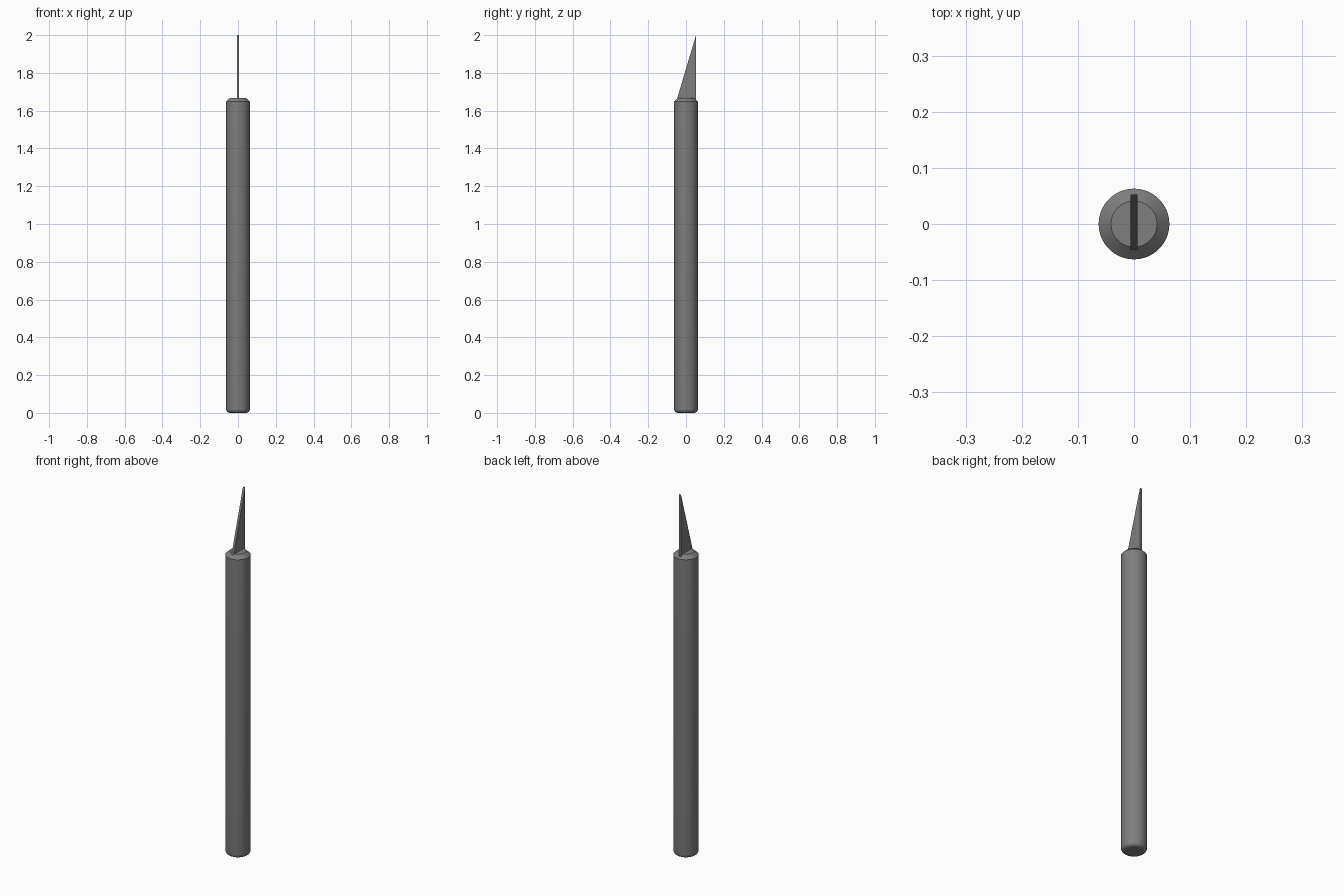
import bpy, bmesh, math

if "Cube" in bpy.data.objects:
    bpy.data.objects.remove(bpy.data.objects["Cube"])

steel = bpy.data.materials.new("grey_steel")
steel.diffuse_color = (0.21, 0.21, 0.21, 1)
steel.use_nodes = True
steel.node_tree.nodes["Principled BSDF"].inputs["Base Color"].default_value = steel.diffuse_color


def finish(name, bm, smooth=None):
    bmesh.ops.recalc_face_normals(bm, faces=bm.faces)
    mesh = bpy.data.meshes.new(name)
    bm.to_mesh(mesh)
    bm.free()
    mesh.materials.append(steel)
    obj = bpy.data.objects.new(name, mesh)
    bpy.context.collection.objects.link(obj)
    if smooth:
        bpy.ops.object.select_all(action='DESELECT')
        obj.select_set(True)
        bpy.context.view_layer.objects.active = obj
        bpy.ops.object.shade_smooth_by_angle(angle=math.radians(smooth))
    return obj


# Handle: turned profile with a rounded butt and a chamfered collar
R, ROUND, SIDES = 0.063, 0.02, 64
profile = [(R - ROUND + ROUND * math.sin(a), ROUND - ROUND * math.cos(a))
           for a in (math.radians(18 * i) for i in range(6))]
profile += [(R, 1.648), (0.041, 1.668)]
bm = bmesh.new()
rings = [[bm.verts.new((r * math.cos(2 * math.pi * i / SIDES),
                        r * math.sin(2 * math.pi * i / SIDES), z))
          for i in range(SIDES)] for r, z in profile]
for low, high in zip(rings, rings[1:]):
    for i in range(SIDES):
        j = (i + 1) % SIDES
        bm.faces.new((low[i], low[j], high[j], high[i]))
bm.faces.new(rings[0][::-1])
bm.faces.new(rings[-1])
finish("handle", bm, 30)

# Blade: thin pointed plate seated in the collar
outline = [(-0.046, 1.655), (0.053, 1.65), (0.053, 2.0), (-0.046, 1.668)]
T = 0.0065
bm = bmesh.new()
face = bm.faces.new([bm.verts.new((-T, y, z)) for y, z in outline])
new = bmesh.ops.extrude_face_region(bm, geom=[face])["geom"]
bmesh.ops.translate(bm, vec=(2 * T, 0, 0),
                    verts=[v for v in new if isinstance(v, bmesh.types.BMVert)])
finish("blade", bm)
